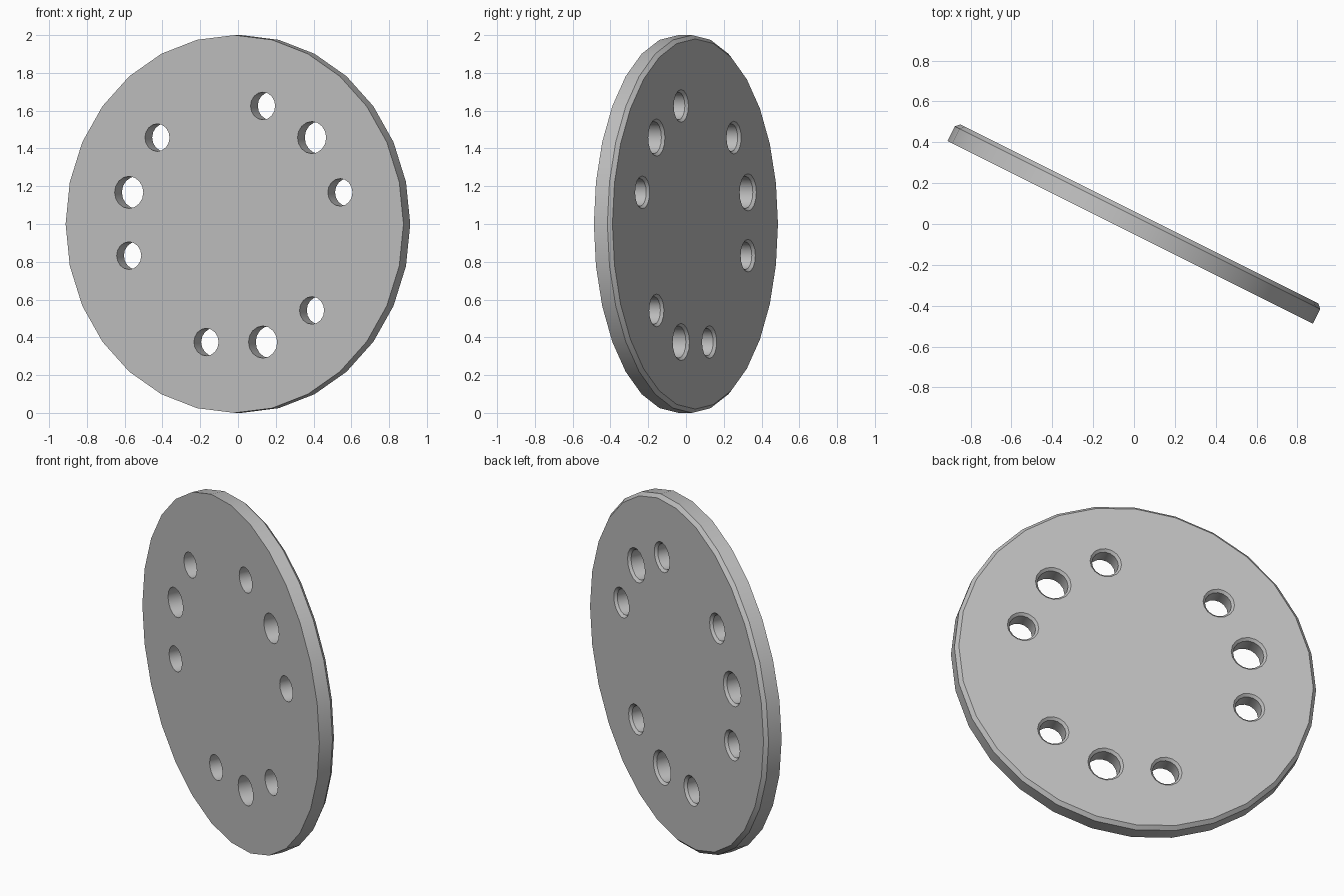
import bpy
import bmesh
from math import atan, cos, sin, pi, radians

if "Cube" in bpy.data.objects:
    bpy.data.objects.remove(bpy.data.objects["Cube"], do_unlink=True)

FRONT, BACK = -0.05, 0.05
RING = 0.647


def lathe(bm, profile, sides, cx=0.0, cz=0.0):
    """Closed solid of revolution about the y axis; profile is (radius, y)."""
    rings = []
    for r, y in profile:
        rings.append([bm.verts.new((cx + r * cos(2 * pi * i / sides), y,
                                    cz + r * sin(2 * pi * i / sides)))
                      for i in range(sides)])
    for a, b in zip(rings, rings[1:]):
        for i in range(sides):
            j = (i + 1) % sides
            bm.faces.new((a[i], a[j], b[j], b[i]))
    bm.faces.new(rings[0])
    bm.faces.new(rings[-1])


def finish(bm, name):
    bmesh.ops.recalc_face_normals(bm, faces=bm.faces[:])
    mesh = bpy.data.meshes.new(name)
    bm.to_mesh(mesh)
    bm.free()
    obj = bpy.data.objects.new(name, mesh)
    bpy.context.collection.objects.link(obj)
    return obj


# Disc with a chamfered back rim
bm = bmesh.new()
lathe(bm, [(1, FRONT), (1, BACK - 0.02), (0.98, BACK)], 28)
disc = finish(bm, "round_plate")

# Three groups of three holes, the middle one larger, countersunk at the back
bm = bmesh.new()
for group in (45, 165, 285):
    for offset, r in ((-30, 0.073), (0, 0.085), (30, 0.073)):
        a = radians(group + offset)
        lathe(bm, [(r, FRONT - 0.05), (r, BACK - 0.014),
                   (r + 0.014, BACK), (r + 0.014, BACK + 0.05)],
              16, RING * cos(a), RING * sin(a))
cutter = finish(bm, "hole_cutter")
cutter.hide_render = True

# Cut the holes
cut = disc.modifiers.new("holes", 'BOOLEAN')
cut.operation = 'DIFFERENCE'
cut.solver = 'EXACT'
cut.object = cutter
bpy.ops.object.select_all(action='DESELECT')
bpy.context.view_layer.objects.active = disc
disc.select_set(True)
bpy.ops.object.modifier_apply(modifier=cut.name)
bpy.data.objects.remove(cutter, do_unlink=True)

# Material
grey = bpy.data.materials.new("light_grey")
grey.use_nodes = True
colour = (0.52, 0.52, 0.52, 1)
grey.diffuse_color = colour
grey.node_tree.nodes["Principled BSDF"].inputs["Base Color"].default_value = colour
disc.data.materials.clear()
disc.data.materials.append(grey)
for poly in disc.data.polygons:
    poly.material_index = 0

# Stand the disc on its rim, turned about the vertical
bpy.ops.object.shade_smooth_by_angle(angle=radians(30))
disc.rotation_euler.z = -atan(0.5)
disc.location = (0.004, 0.004, 1)
